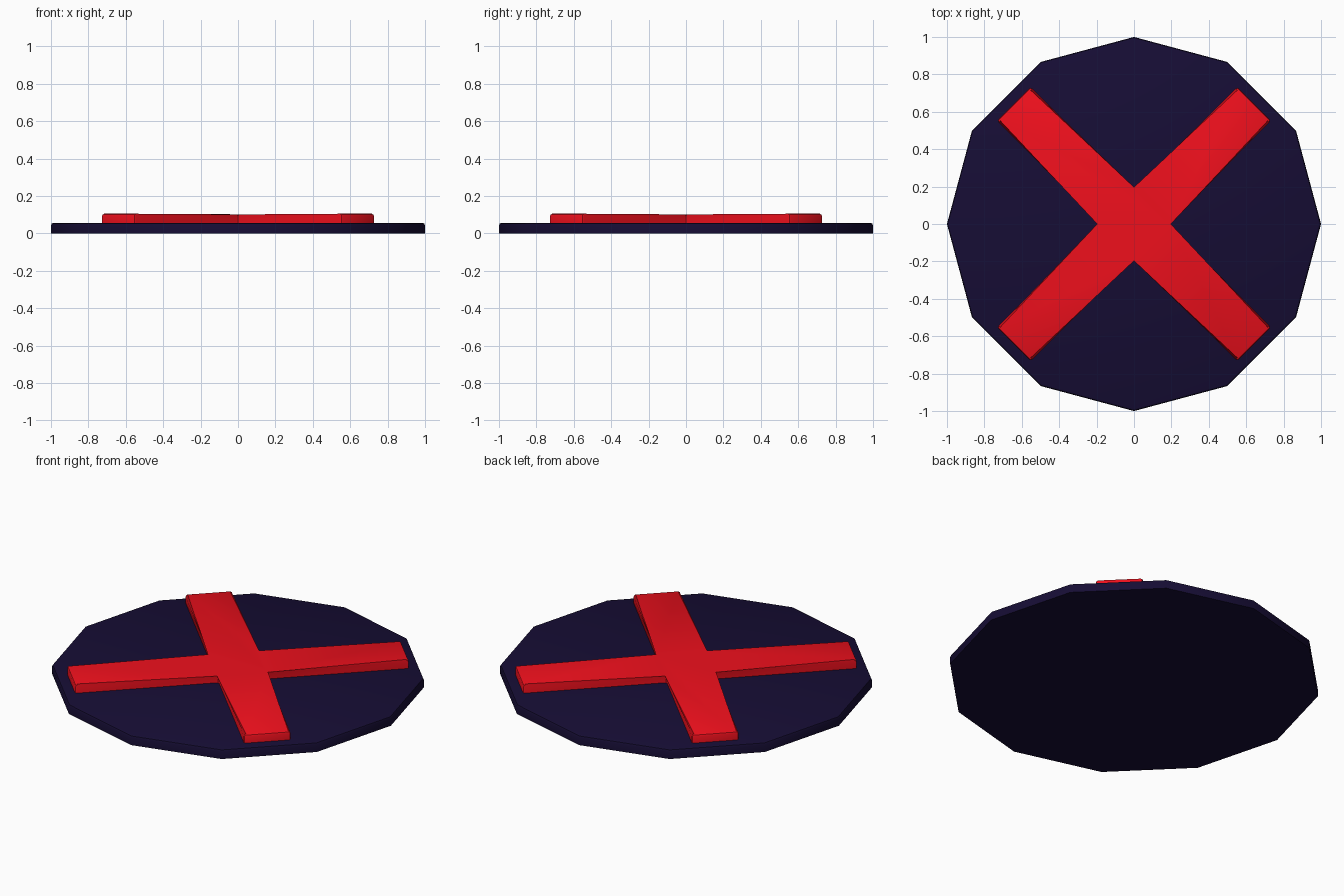
import bpy, bmesh
from math import sin, cos, pi, radians

if "Cube" in bpy.data.objects:
    bpy.data.objects.remove(bpy.data.objects["Cube"])


def make_part(name, outline, z0, top_z, bevel, color, bevel_sides):
    """Extrude an outline from z0 to top_z(x, y), rounding the upper edges."""
    bm = bmesh.new()
    low = [bm.verts.new((x, y, z0)) for x, y in outline]
    high = [bm.verts.new((x, y, top_z(x, y))) for x, y in outline]
    n = len(outline)
    bm.faces.new(low[::-1])
    bm.faces.new(high)
    for i in range(n):
        j = (i + 1) % n
        bm.faces.new((low[i], low[j], high[j], high[i]))
    edges = [e for e in bm.edges if not all(v in low for v in e.verts)]
    if not bevel_sides:
        edges = [e for e in edges if all(v in high for v in e.verts)]
    bmesh.ops.bevel(bm, geom=edges, offset=bevel, segments=2,
                    profile=0.5, affect='EDGES')
    bmesh.ops.recalc_face_normals(bm, faces=bm.faces)
    mesh = bpy.data.meshes.new(name)
    bm.to_mesh(mesh)
    bm.free()
    obj = bpy.data.objects.new(name, mesh)
    bpy.context.collection.objects.link(obj)
    mat = bpy.data.materials.new(name + "_color")
    mat.diffuse_color = color
    mat.use_nodes = True
    mat.node_tree.nodes["Principled BSDF"].inputs["Base Color"].default_value = mat.diffuse_color
    mesh.materials.append(mat)
    bpy.context.view_layer.objects.active = obj
    obj.select_set(True)
    bpy.ops.object.shade_smooth_by_angle(angle=radians(40))
    obj.select_set(False)
    return obj


# Twelve-sided base disc
disc = [(cos(i * pi / 6), sin(i * pi / 6)) for i in range(12)]
make_part("base_disc", disc, 0.0, lambda x, y: 0.056, 0.014,
          (0.008, 0.004, 0.035, 1), False)

# Raised diagonal cross: one arm profile repeated four times,
# with the centre very slightly lower than the tips
L, W = 0.908, 0.127
cross = []
for k in range(4):
    a = pi / 4 + k * pi / 2
    for u, v in ((W, -W), (L, -W), (L, W)):
        cross.append((u * cos(a) - v * sin(a), u * sin(a) + v * cos(a)))
make_part("raised_cross", cross, 0.05,
          lambda x, y: 0.105 if x * x + y * y > 0.25 else 0.101,
          0.012, (0.87, 0.005, 0.012, 1), True)
